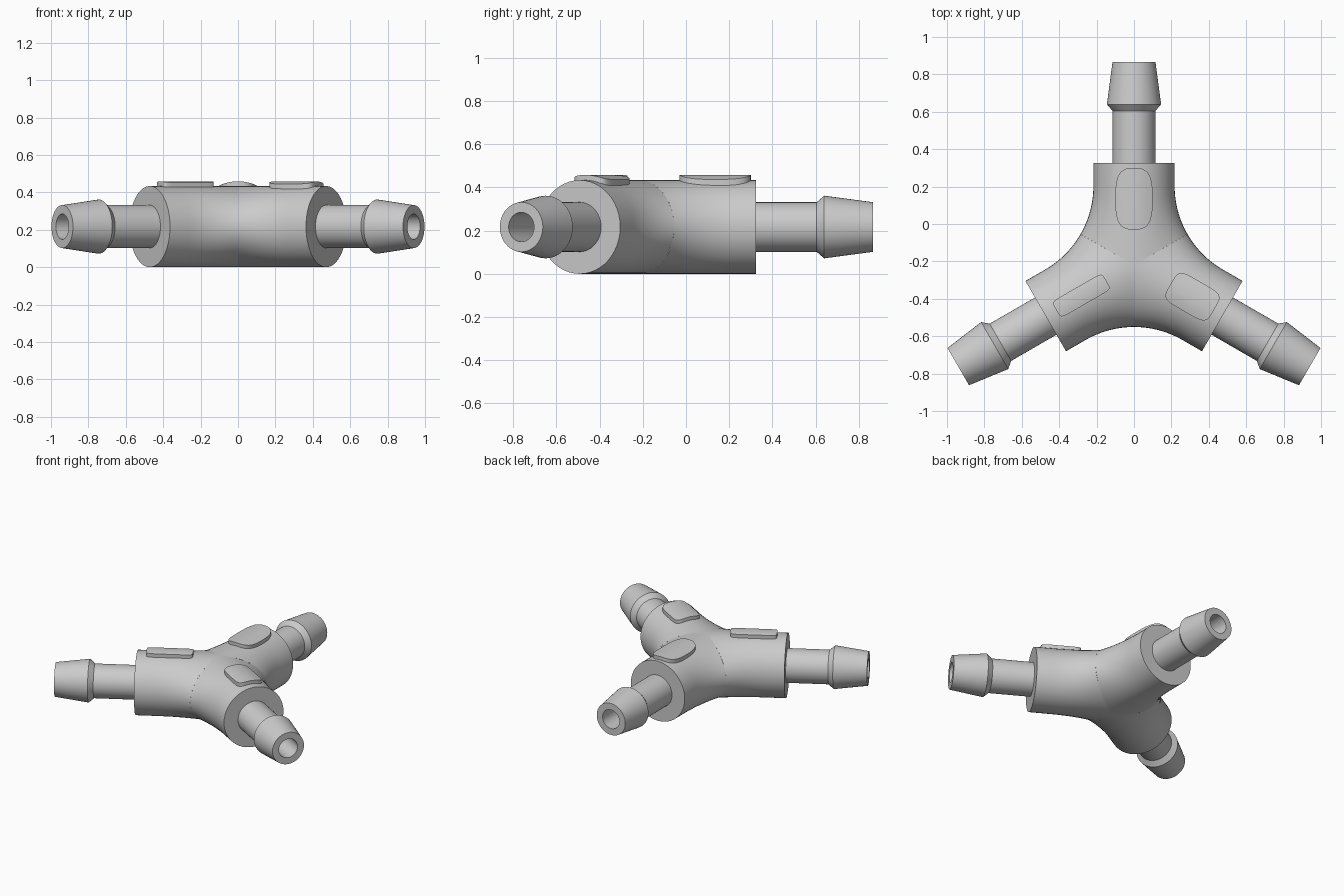
import bpy, bmesh
from math import sin, cos, pi, radians, sqrt, copysign

if "Cube" in bpy.data.objects:
    bpy.data.objects.remove(bpy.data.objects["Cube"])

CY = -0.22            # y of the hub where the three axes meet
R = 0.217             # body radius, also axis height
END = 0.545           # body end, measured along an arm
TIP = 1.085           # barb tip
PIPE, BARB, BORE = 0.115, 0.145, 0.068
FILLET = 0.517        # radius of the curve between arms
TANGENT = 0.424       # where that curve starts along an arm
N = 48


def place(angle, s, u, z):
    """Arm coordinates (along, sideways, up) to world."""
    c, d = cos(angle), sin(angle)
    return (s * c - u * d, CY + s * d + u * c, z)


def bridge(bm, rings):
    n = len(rings[0])
    for a, b in zip(rings, rings[1:]):
        for i in range(n):
            j = (i + 1) % n
            bm.faces.new((a[i], a[j], b[j], b[i]))


def finish(name, bm):
    bmesh.ops.remove_doubles(bm, verts=bm.verts, dist=0.0001)
    bmesh.ops.recalc_face_normals(bm, faces=bm.faces)
    mesh = bpy.data.meshes.new(name)
    bm.to_mesh(mesh)
    bm.free()
    ob = bpy.data.objects.new(name, mesh)
    bpy.context.collection.objects.link(ob)
    bpy.ops.object.select_all(action='DESELECT')
    ob.select_set(True)
    bpy.context.view_layer.objects.active = ob
    bpy.ops.object.shade_smooth_by_angle(angle=radians(35))
    return ob


def circle_ring(bm, angle, s, r, mitre=0.0):
    ring = []
    for k in range(N):
        p = 2 * pi * k / N
        u = r * cos(p)
        ring.append(bm.verts.new(place(angle, s + mitre * abs(u), u, R + r * sin(p))))
    return ring


def body_ring(bm, angle, spine, out_s, out_u):
    """Elliptical section from the arm axis to the filleted outline."""
    ring = []
    for k in range(N):
        p = 2 * pi * k / N
        s = spine + (out_s - spine) * abs(cos(p))
        ring.append(bm.verts.new(place(angle, s, out_u * cos(p), R + R * sin(p))))
    return ring


ARMS = {"back": radians(90), "left": radians(210), "right": radians(330)}

# Three-way body with curved webs between the arms
bm = bmesh.new()
for angle in ARMS.values():
    rings = [circle_ring(bm, angle, END, PIPE), circle_ring(bm, angle, END, R)]
    steps = 14
    for i in range(steps + 1):
        t = i / steps
        th = radians(-90 - 30 * t)
        rings.append(body_ring(bm, angle, TANGENT * (1 - t),
                               TANGENT + FILLET * cos(th),
                               R + FILLET + FILLET * sin(th)))
    bridge(bm, rings)
finish("connector_body", bm)

# Hose barbs with bores that meet in a mitre at the hub
for side, angle in ARMS.items():
    bm = bmesh.new()
    profile = [(END, PIPE), (0.825, PIPE), (0.86, BARB), (TIP, PIPE), (TIP, BORE)]
    rings = [circle_ring(bm, angle, s, r) for s, r in profile]
    rings.append(circle_ring(bm, angle, 0, BORE, mitre=1 / sqrt(3)))
    bridge(bm, rings)
    finish("hose_barb_" + side, bm)


def raised_pad(name, angle, s0, s1, u0, u1, power):
    """Plain rounded pad wrapped over the top of an arm."""
    bm = bmesh.new()
    n = 40

    def ring(scale, radius):
        out = []
        for k in range(n):
            p = 2 * pi * k / n
            a = copysign(abs(cos(p)) ** (2 / power), cos(p)) * scale
            b = copysign(abs(sin(p)) ** (2 / power), sin(p)) * scale
            s = (s0 + s1) / 2 + a * (s1 - s0) / 2
            u = (u0 + u1) / 2 + b * (u1 - u0) / 2
            out.append(bm.verts.new(place(angle, s, u, R + sqrt(radius ** 2 - u * u))))
        return out

    rings = [ring(1, R - 0.01)] + [ring(f, R + 0.025) for f in (1, 0.75, 0.5, 0.25)]
    bridge(bm, rings)
    bm.faces.new(rings[-1])
    finish(name, bm)


# Raised pads on top of each arm
raised_pad("back_oval_pad", ARMS["back"], 0.19, 0.52, -0.10, 0.10, 3)
raised_pad("left_bar_pad", ARMS["left"], 0.17, 0.48, -0.05, 0.05, 8)
raised_pad("right_rounded_pad", ARMS["right"], 0.22, 0.49, -0.08, 0.10, 5)
